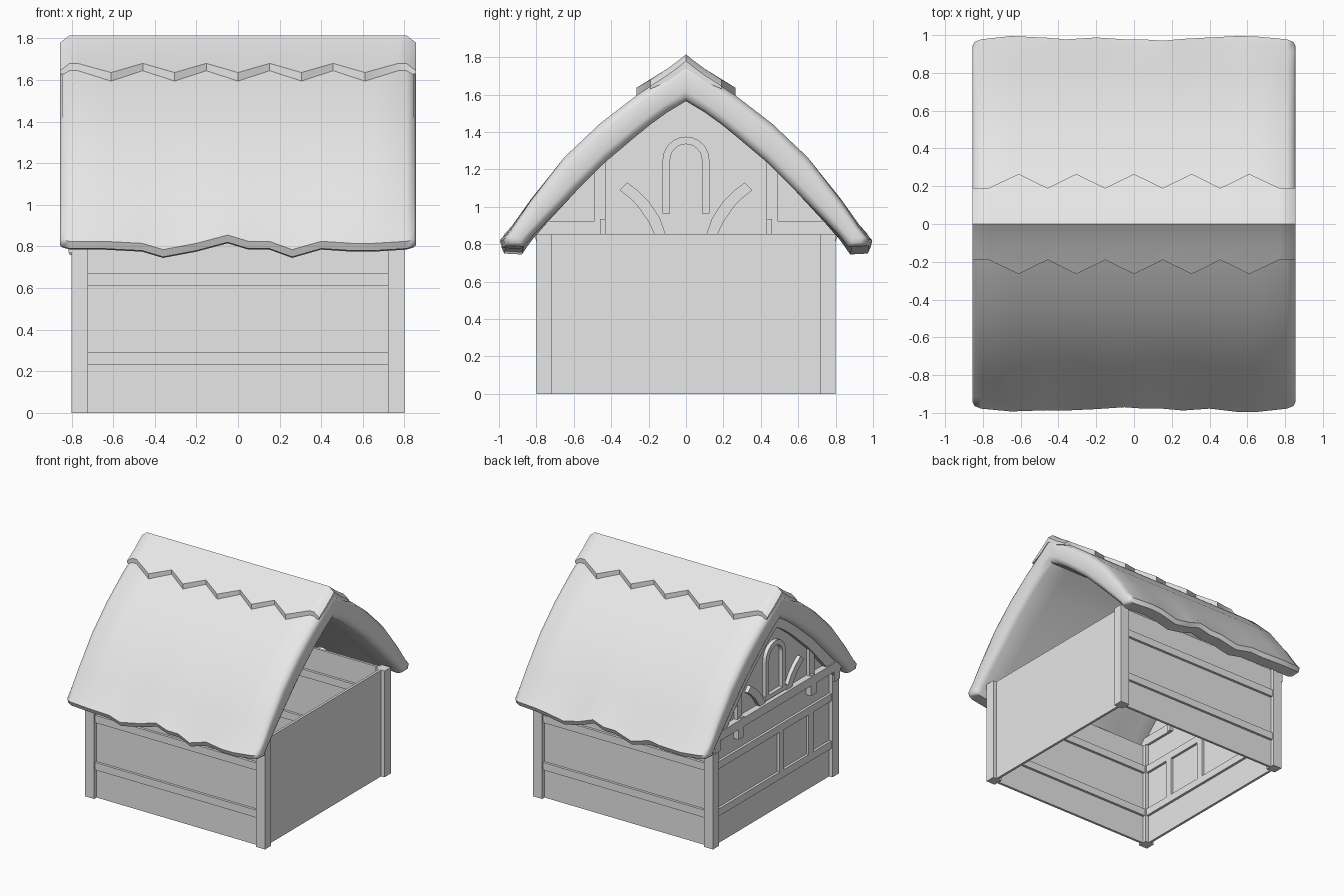
import bpy, bmesh, math

cube = bpy.data.objects.get("Cube")
if cube:
    bpy.data.objects.remove(cube, do_unlink=True)

grey = bpy.data.materials.new("light_grey")
grey.use_nodes = True
grey.diffuse_color = (0.8, 0.8, 0.8, 1)
grey.node_tree.nodes["Principled BSDF"].inputs["Base Color"].default_value = (0.8, 0.8, 0.8, 1)


def finish(name, bm, smooth=None):
    bmesh.ops.remove_doubles(bm, verts=bm.verts, dist=0.0005)
    bmesh.ops.recalc_face_normals(bm, faces=bm.faces)
    mesh = bpy.data.meshes.new(name)
    bm.to_mesh(mesh)
    bm.free()
    mesh.materials.append(grey)
    ob = bpy.data.objects.new(name, mesh)
    bpy.context.collection.objects.link(ob)
    if smooth:
        bpy.ops.object.select_all(action='DESELECT')
        ob.select_set(True)
        bpy.context.view_layer.objects.active = ob
        bpy.ops.object.shade_smooth_by_angle(angle=math.radians(smooth))
    return ob


def box(name, x, y, z):
    """Box from three (low, high) ranges."""
    bm = bmesh.new()
    bmesh.ops.create_cube(bm, size=1)
    for v in bm.verts:
        v.co = [r[0] + (c + 0.5) * (r[1] - r[0]) for c, r in zip(v.co, (x, y, z))]
    return finish(name, bm)


def loft(name, sections, smooth=None):
    """Sections are (x, upper points, lower points); ends closed with quads."""
    bm = bmesh.new()
    rings = []
    for x, up, low in sections:
        rings.append(([bm.verts.new((x, *p)) for p in up], [bm.verts.new((x, *p)) for p in low]))
    n = len(rings[0][0])
    for a, b in zip(rings, rings[1:]):
        ra, rb = a[0] + a[1][::-1], b[0] + b[1][::-1]
        for i in range(len(ra)):
            j = (i + 1) % len(ra)
            bm.faces.new((ra[i], ra[j], rb[j], rb[i]))
    for up, low in (rings[0], rings[-1]):
        for i in range(n - 1):
            bm.faces.new((up[i], up[i + 1], low[i + 1], low[i]))
    return finish(name, bm, smooth)


def slab(name, up, low, x0, x1):
    return loft(name, [(x0, up, low), (x1, up, low)])


def both(half):
    """Full profile from the half running ridge to eave."""
    return [(-y, z) for y, z in half[:0:-1]] + half


# Thatched roof with a wavy eave and rounded ends
OUTER = [(0, 1.78), (.1, 1.705), (.19, 1.645), (.265, 1.595), (.46, 1.445),
         (.65, 1.265), (.83, 1.03), (.93, .88), (.98, .815), (.965, .78)]
INNER = [(0, 1.565), (.1, 1.505), (.19, 1.44), (.27, 1.375), (.43, 1.24),
         (.59, 1.08), (.74, .925), (.82, .84), (.86, .79), (.87, .775)]
STATIONS = [-.855, -.845, -.81, -.65, -.46, -.36, -.2, -.05, .05, .15, .26, .4, .55, .65, .81, .845, .855]
DROP = [.03, .02, .01, .01, 0, -.03, 0, .04, .01, .01, -.03, .01, 0, 0, .01, .02, .03]


def eave(half, drop, x):
    out = []
    bulge = .02 * max(0, 1 - abs(abs(x) - .6) / .2)
    for i, (y, z) in enumerate(half):
        w = max(0, (i - 5) / 3)
        w = min(w, 1)
        out.append((y + w * (bulge - .25 * drop), z + w * drop))
    return out


sections = []
for i, x in enumerate(STATIONS):
    inset = {.855: .25, .845: .1}.get(abs(x), 0)
    up, low = [], []
    for sign, drop in ((-1, DROP[i]), (1, DROP[-1 - i])):
        a, b = eave(OUTER, drop, x), eave(INNER, drop, x)
        a2 = [(p[0] + (q[0] - p[0]) * inset, p[1] + (q[1] - p[1]) * inset) for p, q in zip(a, b)]
        b2 = [(q[0] + (p[0] - q[0]) * inset, q[1] + (p[1] - q[1]) * inset) for p, q in zip(a, b)]
        if sign < 0:
            up += [(-y, z) for y, z in a2[:0:-1]]
            low += [(-y, z) for y, z in b2[:0:-1]]
        else:
            up += a2
            low += b2
    sections.append((x, up, low))
loft("thatch_roof", sections, 50)

# Ridge cap with pointed lower edges
sections = []
tips = [-.855, -.81, -.77] + [-.61 + .1525 * k for k in range(9)] + [.77, .81, .855]
for i, x in enumerate(tips):
    tip = 3 <= i <= 11 and i % 2 == 1
    reach = .265 if tip else .19
    sink = .035 if abs(x) > .82 else 0
    top = [(0, 1.815 - sink), (.03, 1.79 - sink), (.1, 1.738 - sink),
           (reach, 1.636 if tip else 1.68 - sink)]
    under = [(0, 1.74), (.03, 1.72), (.1, 1.67), (reach, 1.59 if tip else 1.63)]
    sections.append((x, both(top), both(under)))
loft("ridge_cap", sections, 40)

# Corner posts
for x in (-1, 1):
    for y in (-1, 1):
        box("corner_post", sorted((x * .72, x * .8)), sorted((y * .72, y * .8)), (0, .855))

# Long walls with rails
RAILS = ((.23, .29), (.61, .67))
for y in (-1, 1):
    box("long_wall", (-.73, .73), sorted((y * .75, y * .77)), (0, .855))
    for rail in RAILS:
        box("long_wall_rail", (-.72, .72), sorted((y * .73, y * .79)), rail)

# Plain end wall and timbered end wall
box("plain_end_wall", (.75, .77), (-.73, .73), (0, .855))
box("timbered_end_wall", (-.77, -.75), (-.73, .73), (0, .87))
for rail in RAILS:
    box("end_wall_rail", (-.79, -.73), (-.72, .72), rail)
for y in (-.46, -.09):
    box("end_wall_stud", (-.79, -.73), (y - .03, y + .03), (.29, .61))

# Gable panel under the roof
gable = [(y, z + .06) for y, z in INNER[:8]]
slab("gable_panel", both(gable), both([(y, .855) for y, z in gable]), -.77, -.75)

# Gable beam, corbels, uprights and rafters
box("gable_beam", (-.82, -.76), (-.84, .84), (.855, .925))
rafter = INNER[:8]
slab("gable_rafter", both([(y, z + .03) for y, z in rafter]),
     both([(y * .95, z - .08) for y, z in rafter]), -.81, -.76)
for s in (-1, 1):
    box("inner_beam", (-.77, -.73), sorted((s * .46, s * .8)), (.855, .925))
    box("gable_upright", (-.8, -.73), sorted((s * .43, s * .49)), (.87, 1.26))
    box("upright_foot", (-.82, -.72), sorted((s * .43, s * .46)), (.855, .935))
    for y in (.46, .76):
        box("beam_corbel", (-.815, -.76), (s * y - .035, s * y + .035), (.77, .86))
    # Curved braces
    up = [(.11, .855), (.14, .94), (.2, 1.03), (.255, 1.085), (.315, 1.13)]
    low = [(.17, .855), (.2, .92), (.26, 1.005), (.305, 1.05), (.355, 1.09)]
    slab("curved_brace", [(s * y, z) for y, z in up], [(s * y, z) for y, z in low], -.8, -.73)


# Arched window frame
def arch(r, base):
    curve = [(r * math.cos(a), 1.25 + r * math.sin(a)) for a in [math.pi * k / 12 for k in range(13)]]
    return [(r, base)] + curve + [(-r, base)]


slab("window_arch", arch(.125, .965), arch(.085, .965), -.8, -.73)
box("window_sill", (-.8, -.76), (-.14, .14), (.935, .97))
